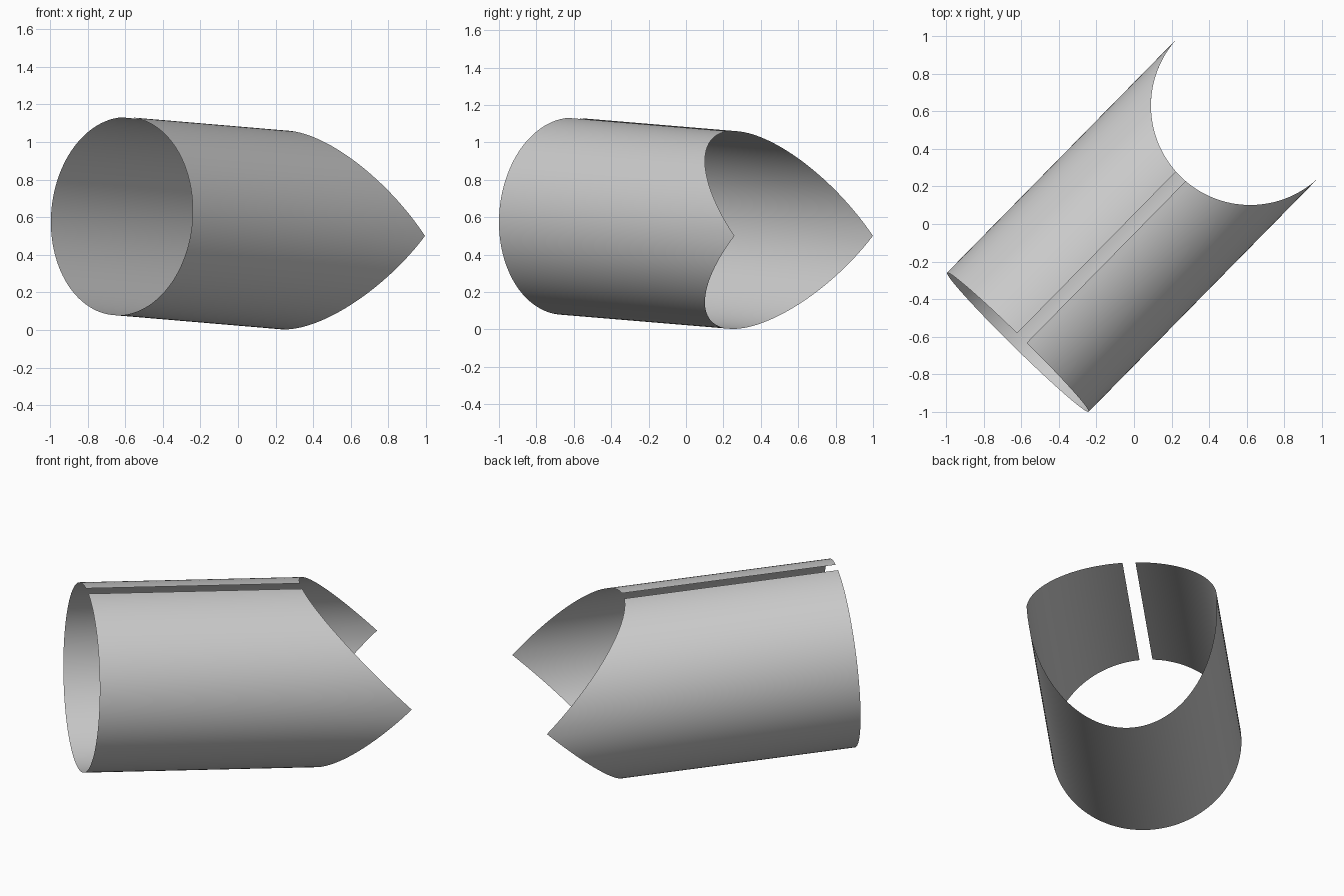
import bpy, bmesh, math
from mathutils import Vector

cube = bpy.data.objects.get("Cube")
if cube:
    bpy.data.objects.remove(cube, do_unlink=True)

RADIUS = 0.528
REACH = 0.882                     # plan distance from centre to each end's axis
YAW, PITCH = math.radians(45.5), math.radians(3.4)
SLIT = 0.036 / RADIUS             # half angle of the slit
STEPS = 32                        # columns per quarter turn

# Tube frame: across, up and along the tilted axis
forward = Vector((math.cos(YAW), math.sin(YAW), 0))
across = Vector((math.sin(YAW), -math.cos(YAW), 0))
rise = Vector((0, 0, 1))
along = forward * math.cos(PITCH) - rise * math.sin(PITCH)
up = forward * math.sin(PITCH) + rise * math.cos(PITCH)
base = -REACH * forward + 0.605 * rise


def spread(start, end, count):
    return [start + (end - start) * i / count for i in range(count)]


def saddle_length(angle):
    """Length of the wall until it meets an upright pipe of equal radius."""
    s = math.sin(angle)
    run = 2 * REACH - RADIUS * abs(s) - RADIUS * s * math.sin(PITCH)
    return run / math.cos(PITCH)


# Angles run from one lip of the slit round to the other, hitting both tips
top, half = math.pi / 2, math.pi
angles = (spread(top + SLIT, half, STEPS) + spread(half, 2 * half, 2 * STEPS)
          + spread(2 * half, top + 2 * half - SLIT, STEPS)
          + [top + 2 * half - SLIT])

# Open, slit tube wall with a saddle-cut end
bm = bmesh.new()
columns = []
for a in angles:
    rim = base + RADIUS * (math.cos(a) * across + math.sin(a) * up)
    columns.append([bm.verts.new(rim + along * saddle_length(a) * t / 4)
                    for t in range(5)])
for c, d in zip(columns, columns[1:]):
    for t in range(4):
        bm.faces.new((c[t], d[t], d[t + 1], c[t + 1]))

# Turn the faces outward
bm.normal_update()
face = bm.faces[:][0]
if face.normal.dot(up) < 0:
    bmesh.ops.reverse_faces(bm, faces=bm.faces[:])

mesh = bpy.data.meshes.new("slit_tube")
bm.to_mesh(mesh)
bm.free()
tube = bpy.data.objects.new("slit_tube", mesh)
bpy.context.collection.objects.link(tube)

# Plain grey
grey = bpy.data.materials.new("plain grey")
grey.use_nodes = True
colour = (0.6, 0.6, 0.6, 1)
grey.diffuse_color = colour
grey.node_tree.nodes["Principled BSDF"].inputs["Base Color"].default_value = colour
mesh.materials.append(grey)

bpy.context.view_layer.objects.active = tube
tube.select_set(True)
bpy.ops.object.shade_smooth_by_angle(angle=math.radians(30))
